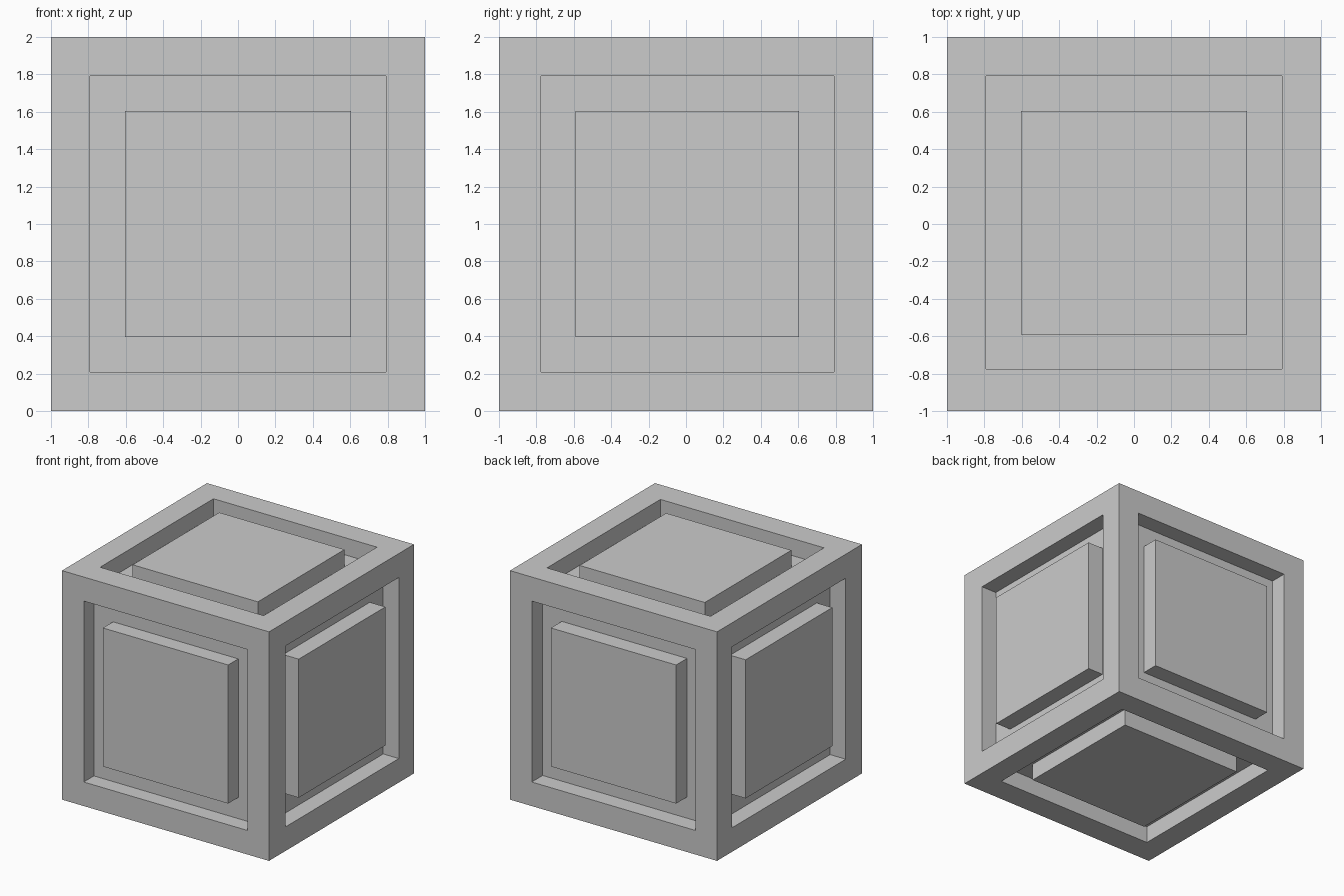
import bpy
import bmesh
from mathutils import Vector

cube = bpy.data.objects.get("Cube")
if cube:
    bpy.data.objects.remove(cube, do_unlink=True)

HOLE, PANEL = 0.79, 0.605     # half widths of the recess and the raised panel
DEPTH, FRONT_DEPTH = 0.15, 0.14
FRONT_SHIFT = 0.015           # the border next to the front is a little wider

# Plain grey material
grey = bpy.data.materials.new("light_grey")
grey.use_nodes = True
colour = (0.6, 0.6, 0.6, 1)
grey.diffuse_color = colour
grey.node_tree.nodes["Principled BSDF"].inputs["Base Color"].default_value = colour


def square(bm, normal, u, v, half, height):
    """Four corners of a square at a given distance along a face normal."""
    corners = []
    for a, b in ((-1, -1), (1, -1), (1, 1), (-1, 1)):
        p = u * a * half + v * b * half
        if p.y < -0.1:
            p.y += FRONT_SHIFT
        corners.append(bm.verts.new(p + normal * height + Vector((0, 0, 1))))
    return corners


def bridge(bm, outer, inner):
    for i in range(4):
        j = (i + 1) % 4
        bm.faces.new((outer[i], outer[j], inner[j], inner[i]))


def make_object(name, bm):
    bmesh.ops.remove_doubles(bm, verts=bm.verts, dist=0.0001)
    mesh = bpy.data.meshes.new(name)
    bm.to_mesh(mesh)
    bm.free()
    mesh.materials.append(grey)
    bpy.context.collection.objects.link(bpy.data.objects.new(name, mesh))


SIDES = {
    "front": (0, -1, 0), "back": (0, 1, 0),
    "left": (1, 0, 0), "right": (-1, 0, 0),
    "top": (0, 0, 1), "bottom": (0, 0, -1),
}

frame = bmesh.new()
for name, direction in SIDES.items():
    n = Vector(direction)
    u = Vector((n.y, n.z, n.x))
    v = n.cross(u)
    floor = 1 - (FRONT_DEPTH if name == "front" else DEPTH)

    # Border, recess walls and recess floor of the cube frame
    rim = [frame.verts.new(u * a + v * b + n + Vector((0, 0, 1)))
           for a, b in ((-1, -1), (1, -1), (1, 1), (-1, 1))]
    lip = square(frame, n, u, v, HOLE, 1)
    base = square(frame, n, u, v, HOLE, floor)
    bridge(frame, rim, lip)
    bridge(frame, lip, base)
    frame.faces.new(base)

    # Raised panel, flush with the border
    panel = bmesh.new()
    foot = square(panel, n, u, v, PANEL, floor - 0.01)
    cap = square(panel, n, u, v, PANEL, 1)
    bridge(panel, foot, cap)
    panel.faces.new(cap)
    panel.faces.new(foot[::-1])
    make_object(name + "_panel", panel)

make_object("cube_frame", frame)
